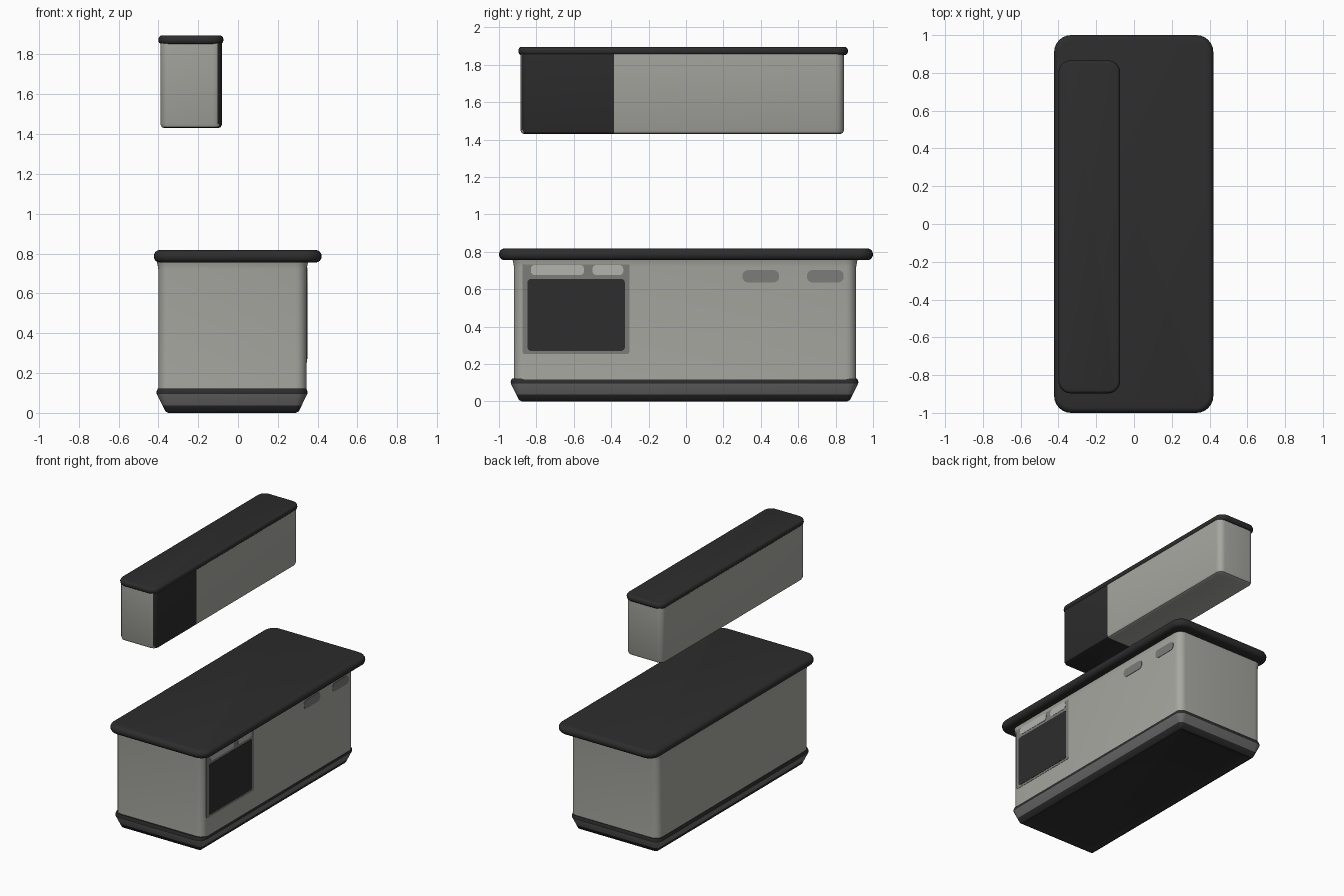
import bpy, bmesh, math

if "Cube" in bpy.data.objects:
    bpy.data.objects.remove(bpy.data.objects["Cube"])


def material(name, rgb):
    m = bpy.data.materials.new(name)
    m.diffuse_color = (*rgb, 1)
    m.use_nodes = True
    m.node_tree.nodes["Principled BSDF"].inputs["Base Color"].default_value = m.diffuse_color
    return m


BODY = material("warm grey", (0.39, 0.39, 0.36))
DARK = material("charcoal", (0.026, 0.026, 0.026))
GREY = material("mid grey", (0.20, 0.20, 0.195))
KICK = material("kick grey", (0.15, 0.15, 0.15))
LIGHT = material("light grey", (0.45, 0.45, 0.43))


def ring(u0, u1, v0, v1, r, seg=6):
    """Outline of a rounded rectangle."""
    pts = []
    for k, (cu, cv) in enumerate([(u1 - r, v1 - r), (u0 + r, v1 - r),
                                  (u0 + r, v0 + r), (u1 - r, v0 + r)]):
        for i in range(seg + 1):
            a = math.pi / 2 * (k + i / seg)
            pts.append((cu + r * math.cos(a), cv + r * math.sin(a)))
    return pts


def loft(name, rect, r, levels, mats, rule=None, cut_y=None, sideways=False):
    """Stack rounded rectangles; levels are (height, inset)."""
    u0, u1, v0, v1 = rect
    bm = bmesh.new()
    rings = []
    for h, d in levels:
        pts = ring(u0 + d, u1 - d, v0 + d, v1 - d, max(r - d, 0.004))
        rings.append([bm.verts.new((h, u, v) if sideways else (u, v, h)) for u, v in pts])
    n = len(rings[0])
    for a, b in zip(rings, rings[1:]):
        for i in range(n):
            j = (i + 1) % n
            bm.faces.new((a[i], a[j], b[j], b[i]))
    bm.faces.new(rings[0][::-1])
    bm.faces.new(rings[-1])
    if cut_y is not None:
        bmesh.ops.bisect_plane(bm, geom=bm.verts[:] + bm.edges[:] + bm.faces[:],
                               plane_co=(0, cut_y, 0), plane_no=(0, 1, 0))
    bmesh.ops.recalc_face_normals(bm, faces=bm.faces[:])
    if rule:
        for f in bm.faces:
            f.material_index = rule(f.calc_center_median(), f.normal)
    me = bpy.data.meshes.new(name)
    bm.to_mesh(me)
    bm.free()
    for m in mats:
        me.materials.append(m)
    ob = bpy.data.objects.new(name, me)
    bpy.context.collection.objects.link(ob)
    bpy.ops.object.select_all(action='DESELECT')
    ob.select_set(True)
    bpy.context.view_layer.objects.active = ob
    bpy.ops.object.shade_smooth_by_angle(angle=math.radians(40))
    return ob


def rounded_edge(z0, z1, bulge, steps=8):
    """Half-round edge profile between two heights."""
    c, h = (z0 + z1) / 2, (z1 - z0) / 2
    return [(c - h * math.cos(math.pi * i / steps),
             bulge * (1 - math.sin(math.pi * i / steps))) for i in range(steps + 1)]


# Lower cabinet
loft("cabinet_body", (-0.40, 0.345, -0.92, 0.91), 0.055,
     [(0.10, 0), (0.72, 0), (0.745, -0.004), (0.77, -0.012)], [BODY])
loft("countertop", (-0.423, 0.42, -1.0, 1.0), 0.09,
     rounded_edge(0.755, 0.818, 0.03), [DARK])

# Tapered plinth: dark lip, grey band, dark foot
loft("plinth", (-0.41, 0.35, -0.938, 0.922), 0.06,
     [(0.02, 0.12), (0.0, 0.06), (0.008, 0.045), (0.038, 0.03), (0.095, 0.002),
      (0.105, 0), (0.122, 0.007)],
     [DARK, KICK], lambda c, n: 1 if 0.038 < c.z < 0.095 and abs(n.z) < 0.9 else 0)


# Oven and drawer handles on the right side
def plate(name, y0, y1, z0, z1, r, depth, mat):
    loft(name, (y0, y1, z0, z1), r, [(0.341, 0), (0.345 + depth, 0)], [mat], sideways=True)


plate("oven_frame", -0.875, -0.303, 0.253, 0.75, 0.015, 0.002, GREY)
plate("oven_door", -0.848, -0.327, 0.27, 0.655, 0.02, 0.004, DARK)
plate("oven_control_long", -0.83, -0.545, 0.675, 0.73, 0.022, 0.004, LIGHT)
plate("oven_control_short", -0.50, -0.335, 0.675, 0.73, 0.022, 0.004, LIGHT)
for i, y in enumerate((0.40, 0.745)):
    plate(f"drawer_handle_{i + 1}", y - 0.098, y + 0.098, 0.636, 0.702, 0.03, 0.003, GREY)

# Upper cabinet with a dark front section
loft("wall_cabinet", (-0.39, -0.08, -0.885, 0.845), 0.045,
     [(1.43, 0.02), (1.435, 0.007), (1.45, 0), (1.86, 0)], [BODY, DARK],
     lambda c, n: 1 if c.y < -0.385 and (n.x > 0.6 or n.z < -0.9) else 0, cut_y=-0.385)
loft("wall_cabinet_top", (-0.40, -0.073, -0.897, 0.866), 0.065,
     rounded_edge(1.852, 1.895, 0.016), [DARK])
